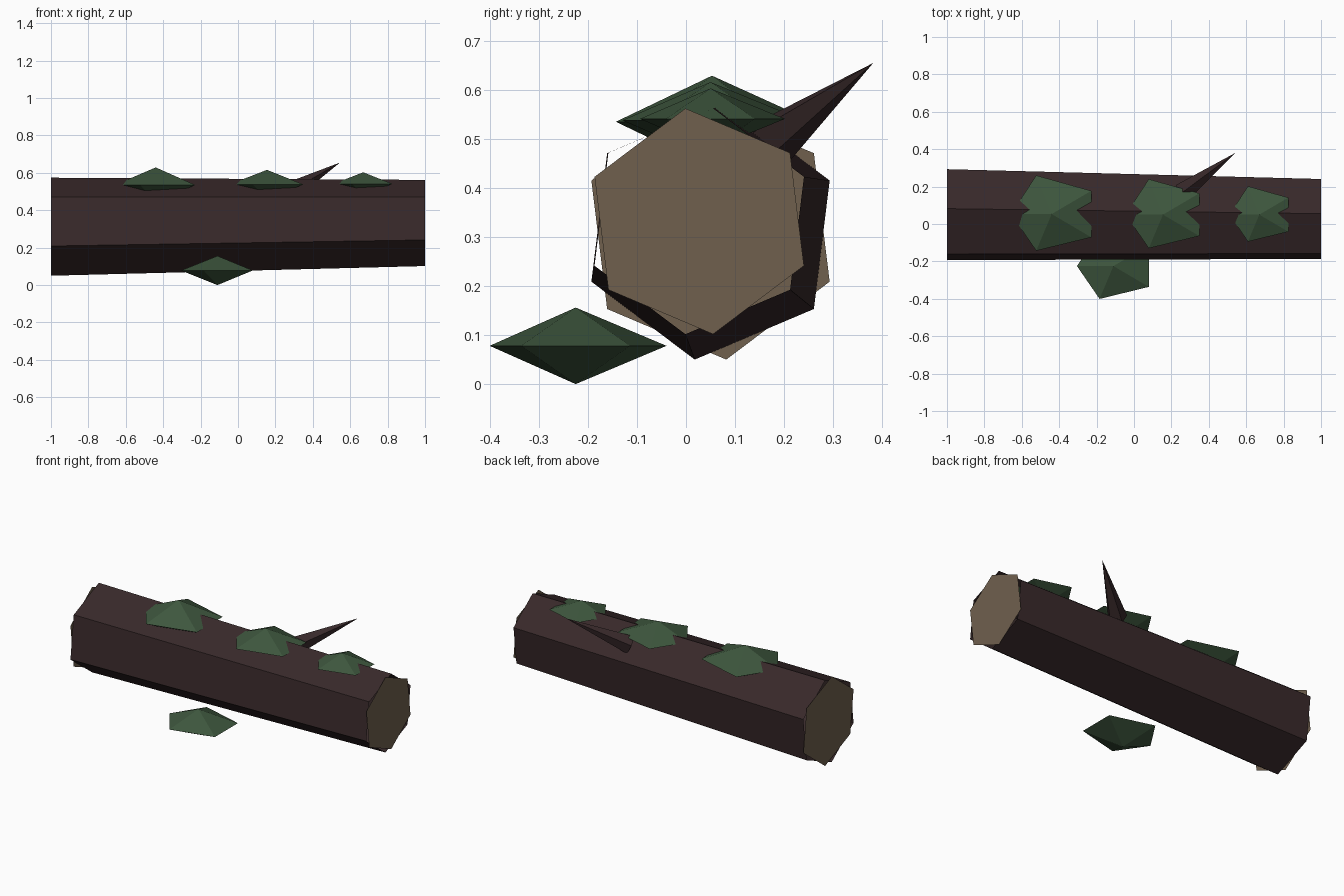
import bpy, bmesh
from math import sin, cos, radians
from mathutils import Vector

cube = bpy.data.objects.get("Cube")
if cube:
    bpy.data.objects.remove(cube, do_unlink=True)


def material(name, rgb):
    m = bpy.data.materials.new(name)
    m.use_nodes = True
    m.diffuse_color = (*rgb, 1)
    bsdf = m.node_tree.nodes["Principled BSDF"]
    bsdf.inputs["Base Color"].default_value = (*rgb, 1)
    bsdf.inputs["Roughness"].default_value = 0.9
    return m


bark = material("dark bark", (0.039, 0.022, 0.023))
wood = material("cut wood", (0.162, 0.117, 0.076))
green = material("moss green", (0.048, 0.095, 0.048))


def finish(name, bm, mat, closed=True):
    if closed:
        bmesh.ops.recalc_face_normals(bm, faces=bm.faces)
    mesh = bpy.data.meshes.new(name)
    bm.to_mesh(mesh)
    bm.free()
    mesh.materials.append(mat)
    obj = bpy.data.objects.new(name, mesh)
    bpy.context.collection.objects.link(obj)
    return obj


def hexagon(bm, x, center, radius, turn):
    """Ring of six vertices facing along x."""
    cy, cz = center
    angles = [radians(turn + 60 * i) for i in range(6)]
    return [bm.verts.new((x, cy + radius * cos(a), cz + radius * sin(a))) for a in angles]


# Log ends: x, (y, z) centre, radius
thick = (-1, (0.05, 0.312), 0.264)
thin = (1, (0.027, 0.332), 0.232)
TURN = 23

# Tapered open bark tube
bm = bmesh.new()
a = hexagon(bm, *thick, TURN)
b = hexagon(bm, *thin, TURN)
for i in range(6):
    j = (i + 1) % 6
    bm.faces.new((a[j], a[i], b[i], b[j]))
finish("log_bark", bm, bark, closed=False)

# Flat cut ends, turned against the bark
for name, end in (("thick_cut_end", thick), ("thin_cut_end", thin)):
    bm = bmesh.new()
    ring = hexagon(bm, *end, -TURN)
    bm.faces.new(ring if end[0] > 0 else ring[::-1])
    finish(name, bm, wood, closed=False)

# Moss clumps: flattened five-sided double pyramids
OUTLINE = [(-1, 0), (-0.38, -0.9), (0.97, -0.57), (0.97, 0.57), (-0.38, 0.95)]


def moss(name, center, radius, height):
    c = Vector(center)
    bm = bmesh.new()
    ring = [bm.verts.new(c + radius * Vector((x, y, 0))) for x, y in OUTLINE]
    for side in (1, -1):
        tip = bm.verts.new(c + Vector((0, 0, side * height)))
        for i in range(5):
            bm.faces.new((ring[i], ring[(i + 1) % 5], tip))
    finish(name, bm, green)


moss("moss_large", (-0.44, 0.053, 0.535), 0.218, 0.094)
moss("moss_middle", (0.155, 0.05, 0.538), 0.2, 0.078)
moss("moss_small", (0.67, 0.05, 0.541), 0.16, 0.062)
moss("moss_ground", (-0.11, -0.225, 0.078), 0.195, 0.078)

# Broken branch spike
base, tip = Vector((0.26, 0.17, 0.49)), Vector((0.545, 0.382, 0.655))
axis = tip - base
bm = bmesh.new()
bmesh.ops.create_cone(bm, cap_ends=True, segments=5, radius1=0.055, radius2=0, depth=axis.length)
bmesh.ops.remove_doubles(bm, verts=bm.verts, dist=0.0001)
spike = finish("branch_spike", bm, bark)
spike.rotation_euler = axis.to_track_quat("Z", "Y").to_euler()
spike.location = (base + tip) / 2
